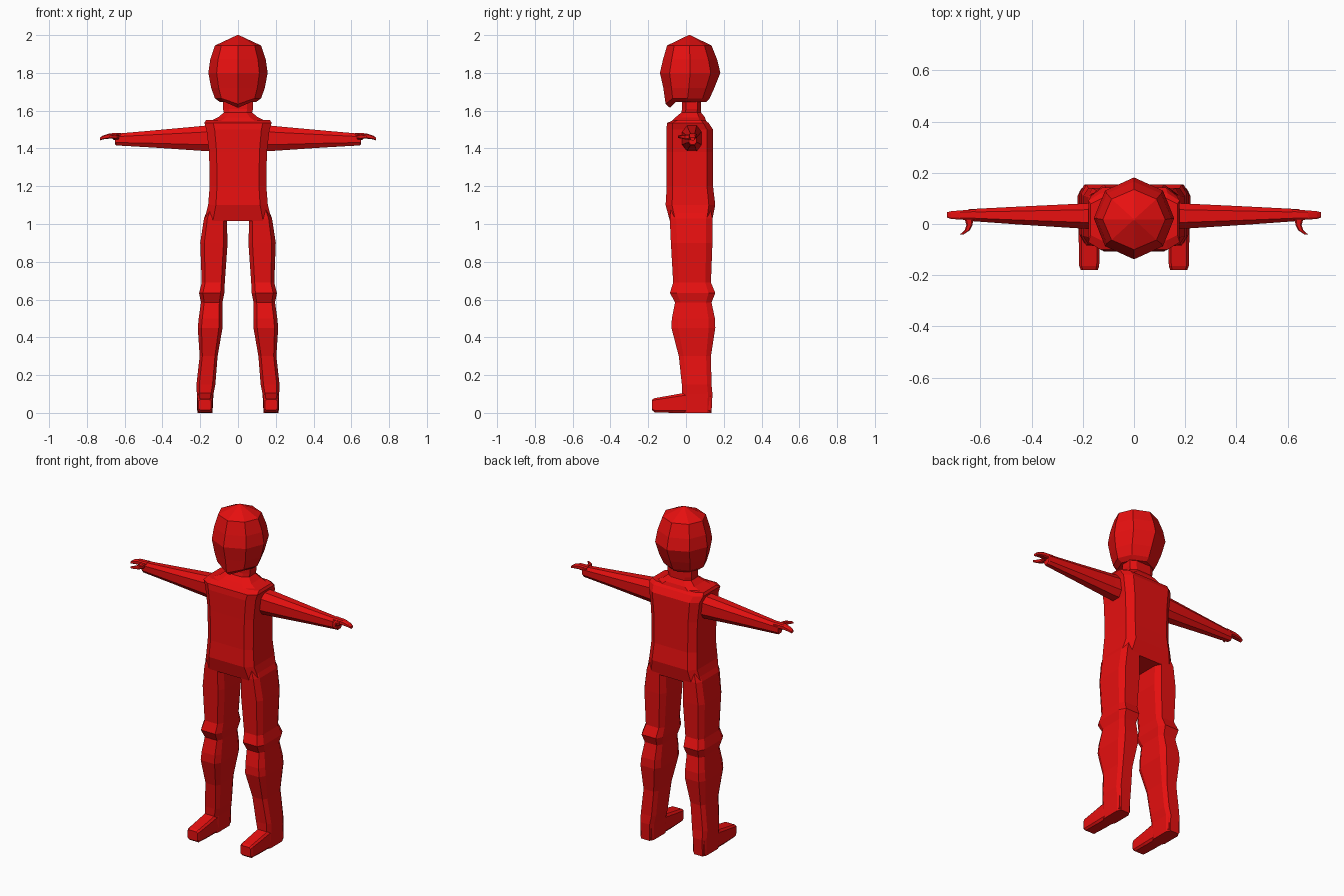
import bpy, bmesh

red = bpy.data.materials.new("red")
red.diffuse_color = (0.8, 0.005, 0.005, 1)


def box_profile(c):
    """Square with cut corners, in -1..1 space."""
    return [(-c, -1), (c, -1), (1, -c), (1, c), (c, 1), (-c, 1), (-1, c), (-1, -c)]


# eight-sided profile with points at front, back and sides
POINTED = [(0, -1), (.72, -.68), (1, 0), (.72, .68), (0, 1), (-.72, .68), (-1, 0), (-.72, -.68)]
PLACE = {"z": lambda t, a, b: (a, b, t),
         "x": lambda t, a, b: (t, a, b),
         "y": lambda t, a, b: (a, t, b)}


def loft(name, axis, rows, profile, mirror=False, tweak=None):
    """Skin rows of (position, a_min, a_max, b_min, b_max) along an axis."""
    bm = bmesh.new()
    rings = []
    for t, a0, a1, b0, b1 in rows:
        rings.append([bm.verts.new(PLACE[axis](t, (a0 + a1) / 2 + u * (a1 - a0) / 2,
                                               (b0 + b1) / 2 + v * (b1 - b0) / 2))
                      for u, v in profile])
    n = len(profile)
    for r, s in zip(rings, rings[1:]):
        for i in range(n):
            j = (i + 1) % n
            bm.faces.new((r[i], r[j], s[j], s[i]))
    bm.faces.new(rings[0])
    bm.faces.new(rings[-1])
    if tweak:
        tweak(rings)
    bmesh.ops.recalc_face_normals(bm, faces=bm.faces)
    me = bpy.data.meshes.new(name)
    bm.to_mesh(me)
    bm.free()
    me.materials.append(red)
    ob = bpy.data.objects.new(name, me)
    bpy.context.collection.objects.link(ob)
    if mirror:
        ob.modifiers.new("mirror", 'MIRROR').use_mirror_merge = False
    return ob


# Head: chin dips at the front of the lowest ring
def dip_chin(rings):
    rings[0][0].co.z -= 0.03
    rings[1][0].co.z -= 0.03


loft("head", "z", [
    (1.645, -.095, .095, -.085, .105),
    (1.665, -.122, .122, -.108, .125),
    (1.72, -.142, .142, -.12, .15),
    (1.80, -.157, .157, -.138, .182),
    (1.87, -.147, .147, -.122, .165),
    (1.945, -.122, .122, -.10, .135),
    (2.0, -.004, .004, .014, .022)], POINTED, tweak=dip_chin)

# Neck flaring into the shoulders
loft("neck", "z", [
    (1.535, -.17, .17, -.085, .11),
    (1.565, -.105, .105, -.055, .10),
    (1.59, -.075, .075, -.025, .08),
    (1.61, -.08, .08, -.02, .08),
    (1.66, -.08, .08, -.02, .08)], box_profile(.6))

# Torso with hips
loft("torso", "z", [
    (1.015, -.18, .18, -.085, .138),
    (1.10, -.158, .158, -.108, .155),
    (1.20, -.15, .15, -.102, .143),
    (1.38, -.153, .153, -.102, .143),
    (1.50, -.167, .167, -.104, .143),
    (1.535, -.178, .178, -.10, .12),
    (1.55, -.17, .17, -.065, .10)], box_profile(.74))

# Legs
loft("leg", "z", [
    (0.0, .135, .215, -.02, .135),
    (0.10, .13, .218, -.02, .14),
    (0.15, .12, .22, -.022, .135),
    (0.30, .108, .203, -.038, .132),
    (0.45, .082, .213, -.077, .155),
    (0.50, .082, .208, -.075, .153),
    (0.585, .082, .196, -.058, .135),
    (0.635, .072, .206, -.085, .155),
    (0.69, .07, .192, -.068, .132),
    (0.90, .055, .20, -.08, .14),
    (1.03, .06, .18, -.086, .14),
    (1.08, .06, .16, -.08, .13)], box_profile(.7), mirror=True)

# Feet
loft("foot", "y", [
    (-.18, .142, .208, .015, .07),
    (-.165, .136, .214, .003, .078),
    (-.07, .134, .216, 0, .095),
    (-.015, .134, .216, 0, .105),
    (.13, .138, .212, 0, .10)], box_profile(.75), mirror=True)

# Arms
loft("arm", "x", [
    (.13, -.022, .085, 1.385, 1.525),
    (.20, -.018, .08, 1.388, 1.518),
    (.45, -.002, .068, 1.405, 1.495),
    (.645, .012, .058, 1.416, 1.478),
    (.65, .016, .055, 1.42, 1.475)], box_profile(.5), mirror=True)

# Fingers and thumb
loft("fingers", "x", [
    (.62, .015, .057, 1.45, 1.482),
    (.68, .017, .053, 1.452, 1.48),
    (.715, .02, .05, 1.448, 1.468),
    (.73, .025, .046, 1.443, 1.458)], box_profile(.6), mirror=True)
loft("thumb", "y", [
    (.03, .625, .665, 1.445, 1.475),
    (-.005, .632, .655, 1.448, 1.472),
    (-.025, .642, .662, 1.452, 1.472),
    (-.042, .668, .682, 1.456, 1.468)], box_profile(.6), mirror=True)
